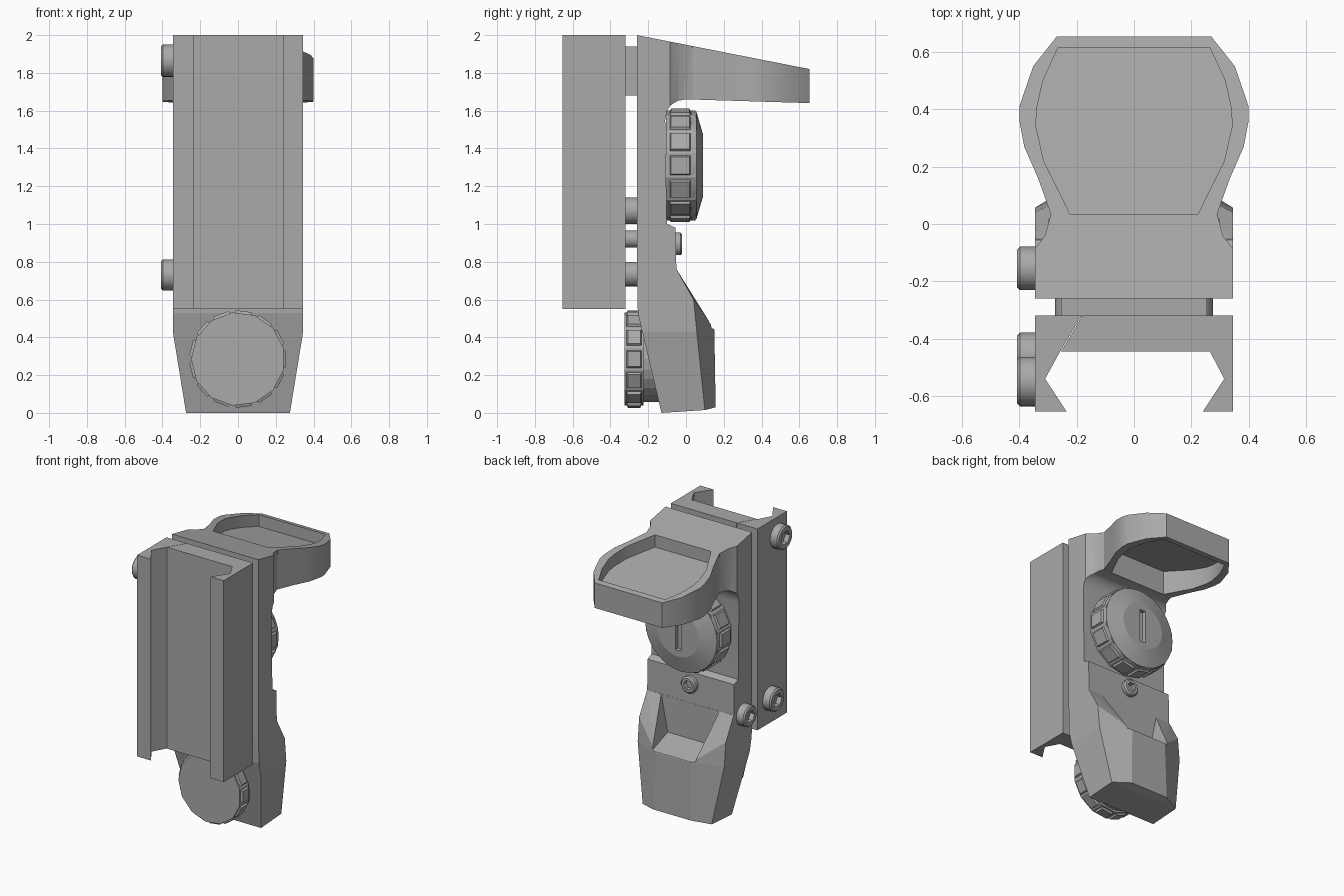
import bpy, bmesh, math
from mathutils import Vector, Matrix

cube = bpy.data.objects.get("Cube")
if cube:
    bpy.data.objects.remove(cube)

grey = bpy.data.materials.new("matte_grey")
grey.use_nodes = True
COLOUR = (0.4, 0.4, 0.4, 1)
grey.diffuse_color = COLOUR
grey.node_tree.nodes["Principled BSDF"].inputs["Base Color"].default_value = COLOUR


def finish(name, bm):
    bmesh.ops.recalc_face_normals(bm, faces=bm.faces)
    mesh = bpy.data.meshes.new(name)
    bm.to_mesh(mesh)
    bm.free()
    mesh.materials.append(grey)
    ob = bpy.data.objects.new(name, mesh)
    bpy.context.collection.objects.link(ob)
    return ob


def place(axis, u, v, d):
    return {"x": (d, u, v), "y": (u, d, v), "z": (u, v, d)}[axis]


def loft(name, axis, rings):
    """Join matching 2D outlines, each at its own depth along the axis."""
    bm = bmesh.new()
    loops = [[bm.verts.new(place(axis, u, v, d)) for u, v in pts] for pts, d in rings]
    for a, b in zip(loops, loops[1:]):
        for i in range(len(a)):
            j = (i + 1) % len(a)
            bm.faces.new((a[i], a[j], b[j], b[i]))
    bm.faces.new(loops[0])
    bm.faces.new(loops[-1])
    return finish(name, bm)


def prism(name, axis, pts, lo, hi):
    return loft(name, axis, [(pts, lo), (pts, hi)])


def ring(cu, cv, r, n=24, hexagon=False, phase=0.0):
    pts = []
    for i in range(n):
        a = math.tau * i / n + phase
        k = math.cos(math.pi / 6) / math.cos(a % (math.pi / 3) - math.pi / 6) if hexagon else 1
        pts.append((cu + r * k * math.cos(a), cv + r * k * math.sin(a)))
    return pts


def mirrored(half):
    return half + [(-x, y) for x, y in reversed(half)]


def boolean(target, cutter, mode="DIFFERENCE"):
    mod = target.modifiers.new("cut", "BOOLEAN")
    mod.object, mod.operation, mod.solver = cutter, mode, "EXACT"
    bpy.context.view_layer.objects.active = target
    bpy.ops.object.modifier_apply(modifier=mod.name)
    bpy.data.objects.remove(cutter)


def smooth(ob, degrees=30):
    bpy.ops.object.select_all(action="DESELECT")
    ob.select_set(True)
    bpy.context.view_layer.objects.active = ob
    bpy.ops.object.shade_smooth_by_angle(angle=math.radians(degrees))


# Rail clamp: main channel and the loose jaw
main = [(-0.18, -0.32), (0.345, -0.32), (0.345, -0.655), (0.24, -0.655),
        (0.315, -0.54), (0.265, -0.445), (-0.255, -0.445)]
jaw = [(-0.183, -0.32), (-0.258, -0.445), (-0.31, -0.54), (-0.235, -0.655),
       (-0.345, -0.655), (-0.345, -0.32)]
prism("clamp_channel", "z", main, 0.55, 2.0)
prism("clamp_jaw", "z", jaw, 0.55, 2.0)

# Upper body and hood: side profile trimmed by the plan outline
side = [(-0.26, 0.9), (-0.26, 2.0), (0.655, 1.82), (0.655, 1.64), (0.0, 1.66),
        (-0.045, 1.652), (-0.08, 1.63), (-0.1, 1.6), (-0.11, 1.55), (-0.1, 0.9)]
plan = mirrored([(0.345, -0.3), (0.345, -0.085), (0.31, -0.04), (0.29, 0.035),
                 (0.335, 0.16), (0.383, 0.27), (0.4, 0.36), (0.4, 0.41),
                 (0.352, 0.55), (0.265, 0.66)])
hood = prism("body_and_hood", "x", side, -0.5, 0.5)
boolean(hood, prism("plan_trim", "z", plan, 0.8, 2.1), "INTERSECT")

# Window opening with a sloped pane
opening = mirrored([(0.223, 0.035), (0.315, 0.22), (0.342, 0.34), (0.34, 0.4),
                    (0.318, 0.5), (0.265, 0.615)])
boolean(hood, prism("opening_cut", "z", opening, 1.4, 2.2))
smooth(hood, 26)
pane = prism("window_pane", "z", opening, 0, 0.02)
for v in pane.data.vertices:
    v.co.z += 1.84 - 0.19 * v.co.y

# Middle body behind the small screw
middle = [(-0.26, 0.7), (-0.26, 1.0), (-0.1, 1.0), (-0.055, 0.98), (-0.05, 0.7)]
prism("middle_body", "x", middle, -0.345, 0.345)

# Tapered lower housing as a hull, with a notch for the emitter
corners = [(0.345, -0.26, 0.76), (0.345, -0.05, 0.76), (0.345, 0.04, 0.6),
           (0.345, 0.057, 0.43), (0.345, -0.255, 0.53), (0.345, -0.232, 0.43),
           (0.14, 0.15, 0.44), (0.275, -0.13, 0), (0.275, 0.1, 0.015), (0.15, 0.157, 0.03)]
bm = bmesh.new()
for x, y, z in corners:
    bm.verts.new((x, y, z))
    bm.verts.new((-x, y, z))
bmesh.ops.convex_hull(bm, input=bm.verts)
bmesh.ops.dissolve_limit(bm, angle_limit=0.02, verts=bm.verts, edges=bm.edges)
housing = finish("lower_housing", bm)
notch = prism("notch_cut", "x", [(-0.05, 0.5), (0.2, 0.43), (0.2, 0.8), (-0.05, 0.8)], -1, 1)
for v in notch.data.vertices:
    v.co.x *= 0.17 + 0.2 * (v.co.z - 0.45)
boolean(housing, notch)


# Turning dials: faceted core with bevelled grip pads
def dial(name, z, r, n, back, front, pad_back, pad_front):
    core = r - 0.014
    prism(name + "_core", "y", ring(0, z, core / math.cos(math.pi / n), n, phase=math.pi / n), back, front)
    bm = bmesh.new()
    width = 2 * core * math.tan(math.pi / n) - 0.018
    for i in range(n):
        spin = Matrix.Translation((0, 0, z)) @ Matrix.Rotation(math.tau * i / n, 4, "Y")
        pad = [[], []]
        for k, (h, inset) in enumerate([(core - 0.01, 0), (r, 0.01)]):
            for sx, yy in ((-1, pad_back + inset), (1, pad_back + inset),
                           (1, pad_front - inset), (-1, pad_front - inset)):
                pad[k].append(bm.verts.new(spin @ Vector((h, yy, sx * (width / 2 - inset)))))
        for j in range(4):
            m = (j + 1) % 4
            bm.faces.new((pad[0][j], pad[0][m], pad[1][m], pad[1][j]))
        bm.faces.new(pad[0])
        bm.faces.new(pad[1])
    finish(name + "_grips", bm)


dial("front_dial", 0.285, 0.255, 13, -0.325, -0.225, -0.318, -0.232)
prism("front_dial_stem", "y", ring(0, 0.285, 0.23, 26), -0.225, -0.08)
dial("rear_dial", 1.31, 0.298, 14, -0.105, 0.05, -0.09, 0.028)

# Domed cap of the rear dial with a coin slot
cap = loft("rear_dial_cap", "y", [(ring(0, 1.31, 0.29, 42), 0.03), (ring(0, 1.31, 0.285, 42), 0.055),
                                  (ring(0, 1.31, 0.165, 42), 0.09)])
slot = [(-0.022, 1.19), (0.022, 1.19), (0.022, 1.43), (-0.022, 1.43)]
boolean(cap, prism("slot_cut", "y", slot, 0.06, 0.2))
smooth(cap, 15)


# Screws with hexagon sockets
def screw(name, axis, u, v, r, base, top):
    step = math.copysign(1, top - base)
    rings = [(ring(u, v, r), base), (ring(u, v, r), top - 0.01 * step),
             (ring(u, v, r - 0.01), top),
             (ring(u, v, r * 0.58, hexagon=True), top),
             (ring(u, v, r * 0.58, hexagon=True), top - 0.035 * step)]
    smooth(loft(name, axis, rings))


screw("upper_clamp_screw", "x", -0.55, 1.865, 0.086, -0.33, -0.408)
screw("lower_clamp_screw", "x", -0.462, 0.73, 0.083, -0.33, -0.408)
screw("side_screw", "x", -0.155, 0.73, 0.076, -0.33, -0.408)
screw("rear_screw", "y", 0, 0.895, 0.06, -0.06, -0.02)

# Spacers filling the gap between clamp and body
block = [(-0.255, 1.68), (0.255, 1.68), (0.255, 1.94), (-0.255, 1.94)]
prism("upper_spacer", "y", block, -0.325, -0.255)
for side_name, s in (("left", 1), ("right", -1)):
    for part, z, r in (("upper", 1.07, 0.07), ("middle", 0.92, 0.045), ("lower", 0.735, 0.065)):
        smooth(prism(f"{side_name}_{part}_spacer", "y", ring(s * 0.205, z, r), -0.325, -0.25))
